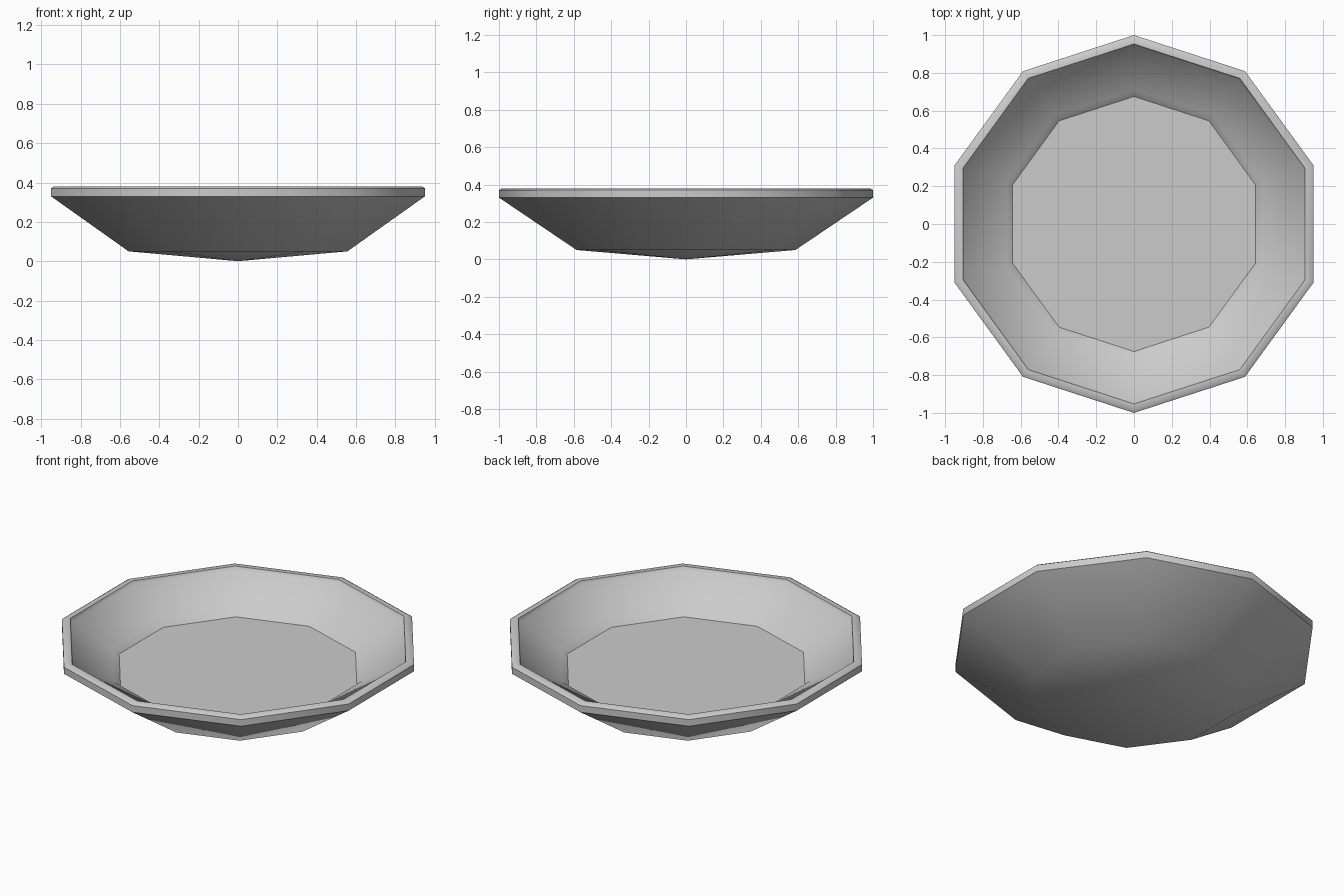
import bpy, bmesh, math

if "Cube" in bpy.data.objects:
    bpy.data.objects.remove(bpy.data.objects["Cube"])

SIDES = 10


def lathe(name, profile, smooth_angle):
    """Revolve (radius, z) points into a ten-sided shell; cap or point the ends."""
    bm = bmesh.new()
    rings = []
    for r, z in profile:
        if r == 0:
            rings.append([bm.verts.new((0, 0, z))] * SIDES)
            continue
        angles = [math.pi / 2 + i * math.tau / SIDES for i in range(SIDES)]
        rings.append([bm.verts.new((r * math.cos(a), r * math.sin(a), z)) for a in angles])
    for low, high in zip(rings, rings[1:]):
        for i in range(SIDES):
            j = (i + 1) % SIDES
            corners = [low[i], low[j], high[j], high[i]]
            bm.faces.new(list(dict.fromkeys(corners)))
    bm.faces.new(rings[-1])
    bmesh.ops.recalc_face_normals(bm, faces=bm.faces)
    mesh = bpy.data.meshes.new(name)
    bm.to_mesh(mesh)
    bm.free()
    obj = bpy.data.objects.new(name, mesh)
    bpy.context.collection.objects.link(obj)
    bpy.context.view_layer.objects.active = obj
    obj.select_set(True)
    bpy.ops.object.shade_smooth_by_angle(angle=math.radians(smooth_angle))
    obj.select_set(False)
    return obj


# Bowl: pointed underside, flared wall, chamfered rim, stepped lip, flat floor
lathe("bowl", [
    (0, 0), (0.585, 0.05), (1.0, 0.33),                 # underside and outer wall
    (1.0, 0.37), (0.985, 0.38),                         # rim
    (0.953, 0.38), (0.945, 0.36),                       # lip step
    (0.71, 0.235), (0.675, 0.205),                      # inner wall down to the floor
], 40)
